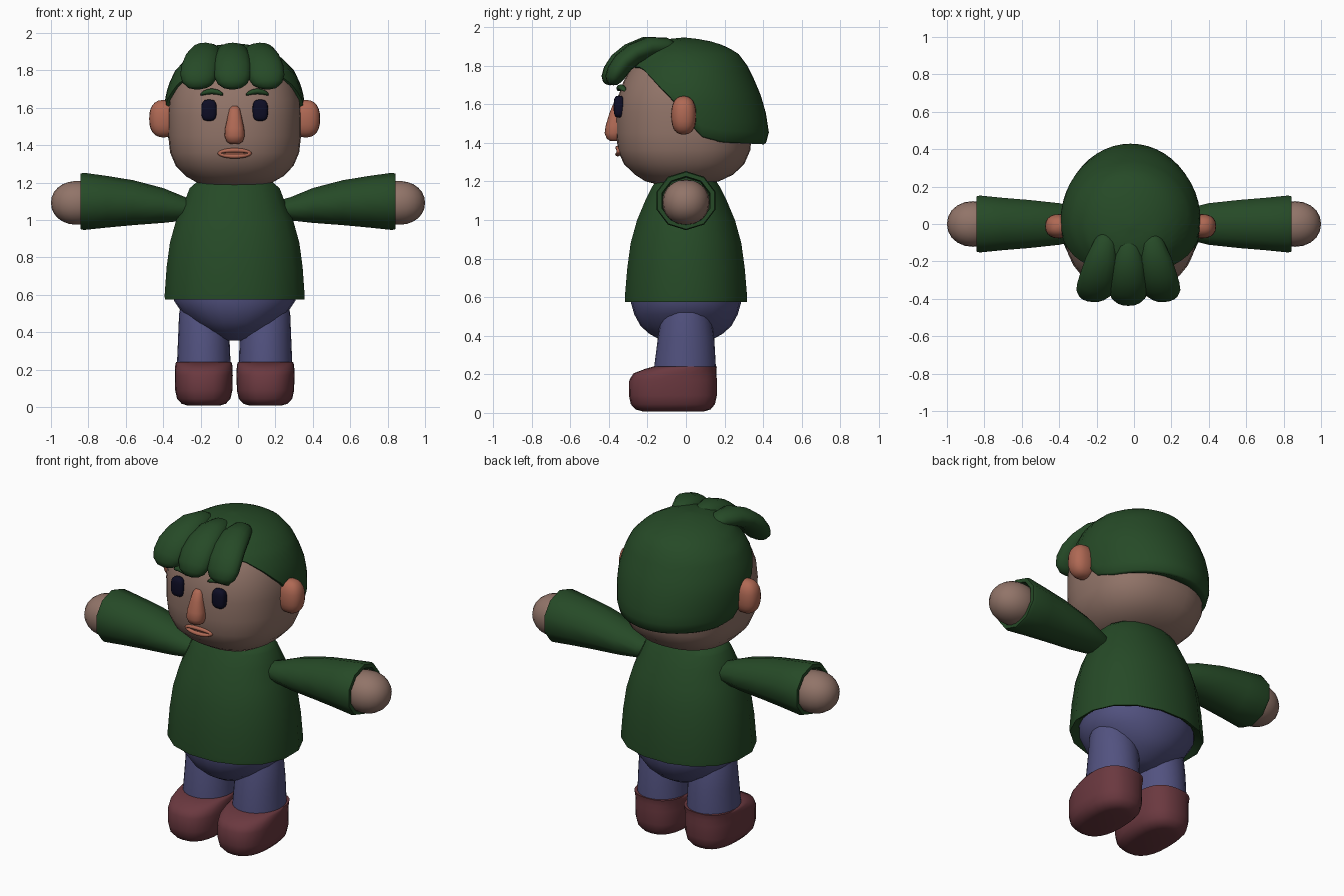
import bpy, bmesh, math
from mathutils import Vector

if "Cube" in bpy.data.objects:
    bpy.data.objects.remove(bpy.data.objects["Cube"])

CX = -0.018  # body centre line


def material(name, rgb):
    m = bpy.data.materials.new(name)
    m.diffuse_color = (*rgb, 1)
    m.use_nodes = True
    m.node_tree.nodes["Principled BSDF"].inputs["Base Color"].default_value = m.diffuse_color
    return m


GREEN = material("dark green", (0.019, 0.068, 0.020))
SKIN = material("skin", (0.285, 0.175, 0.140))
SALMON = material("salmon", (0.43, 0.140, 0.088))
BLUE = material("muted blue", (0.084, 0.084, 0.215))
MAROON = material("maroon", (0.145, 0.040, 0.050))
NAVY = material("navy black", (0.004, 0.004, 0.018))


def spow(v, e):
    return math.copysign(abs(v) ** e, v)


def oval(rx, ry, n=24, p=2.0, turn=0.0):
    """Superellipse outline as 2D points."""
    pts = []
    for i in range(n):
        a = 2 * math.pi * (i + turn) / n
        pts.append((rx * spow(math.cos(a), 2 / p), ry * spow(math.sin(a), 2 / p)))
    return pts


def lerp(table, t):
    """Interpolate rows (key, values...) at key t."""
    rows = sorted(table)
    if t <= rows[0][0]:
        return rows[0][1:]
    for a, b in zip(rows, rows[1:]):
        if t <= b[0]:
            k = (t - a[0]) / (b[0] - a[0])
            return tuple(u + (v - u) * k for u, v in zip(a[1:], b[1:]))
    return rows[-1][1:]


def loft(name, rings, mat, angle=45, caps=True, closed=False):
    bm = bmesh.new()
    vs = [[bm.verts.new(p) for p in r] for r in rings]
    pairs = list(zip(vs, vs[1:])) + ([(vs[-1], vs[0])] if closed else [])
    for a, b in pairs:
        for i in range(len(a)):
            j = (i + 1) % len(a)
            bm.faces.new((a[i], a[j], b[j], b[i]))
    if caps and not closed:
        bm.faces.new(vs[0])
        bm.faces.new(vs[-1])
    bmesh.ops.recalc_face_normals(bm, faces=bm.faces)
    me = bpy.data.meshes.new(name)
    bm.to_mesh(me)
    bm.free()
    me.materials.append(mat)
    ob = bpy.data.objects.new(name, me)
    bpy.context.collection.objects.link(ob)
    bpy.ops.object.select_all(action='DESELECT')
    ob.select_set(True)
    bpy.context.view_layer.objects.active = ob
    bpy.ops.object.shade_smooth_by_angle(angle=math.radians(angle))
    return ob


def stack(name, rows, mat, cx=CX, n=24, p=2.0, turn=0.0, angle=45):
    """Horizontal sections: (z, half width, half depth, y centre)."""
    rings = [[(cx + x, cy + y, z) for x, y in oval(rx, ry, n, p, turn)]
             for z, rx, ry, cy in rows]
    return loft(name, rings, mat, angle)


def blob(name, c, r, mat, p=2.0, n=20, m=12):
    """Rounded ellipsoid, boxier as p grows."""
    rows = []
    for j in range(m + 1):
        a = math.pi * (0.02 + 0.96 * j / m) - math.pi / 2
        k = max(abs(math.cos(a)) ** (2 / p), 0.02)
        rows.append((c[2] + r[2] * spow(math.sin(a), 2 / p), r[0] * k, r[1] * k, c[1]))
    return stack(name, rows, mat, cx=c[0], n=n, p=p, angle=80)


# Head
stack("head", [
    (1.185, .14, .13, -.02), (1.20, .20, .19, -.02), (1.235, .262, .255, -.01),
    (1.29, .315, .312, -.01), (1.36, .345, .343, -.01), (1.45, .355, .352, -.01),
    (1.56, .356, .352, -.01), (1.64, .35, .342, -.01), (1.72, .325, .318, -.005),
    (1.80, .28, .275, -.005), (1.86, .2, .2, 0), (1.89, .08, .08, 0)], SKIN, n=32, p=2.35, angle=80)

# Sweater body, with a folded hem
stack("sweater", [
    (.61, .33, .27, 0), (.58, .365, .305, 0), (.575, .38, .322, 0), (.60, .381, .323, 0),
    (.75, .37, .31, 0), (.88, .352, .292, 0), (1.0, .318, .258, 0), (1.1, .272, .215, 0),
    (1.17, .245, .18, 0), (1.20, .21, .16, 0)], GREEN, n=16, p=2.15, turn=.5)

# Hips
stack("hips", [
    (.355, .05, .06, 0), (.37, .10, .12, 0), (.41, .165, .19, 0), (.45, .225, .235, 0),
    (.51, .285, .268, 0), (.57, .325, .285, 0), (.65, .33, .285, 0)], BLUE, p=2.1, angle=60)

for s, side in ((-1, "left"), (1, "right")):
    # Leg and shoe
    x = CX + s * .165
    stack(side + "_leg", [(.15, .145, .16, -.005), (.24, .143, .16, -.005), (.38, .137, .147, 0),
                          (.50, .132, .13, 0), (.58, .115, .11, 0)], BLUE, cx=x)
    stack(side + "_shoe", [
        (.008, .085, .16, -.065), (.018, .118, .195, -.067), (.045, .143, .218, -.068),
        (.09, .153, .228, -.068), (.17, .155, .227, -.067), (.205, .154, .215, -.057),
        (.228, .152, .185, -.027), (.24, .148, .165, -.005)], MAROON, cx=x, p=2.5, angle=70)

    # Sleeve with an open cuff: (x, z, half depth, half height)
    rows = [(.20, 1.055, .05, .045), (.28, 1.06, .085, .062), (.40, 1.078, .117, .093),
            (.56, 1.093, .135, .12), (.70, 1.098, .147, .138), (.825, 1.10, .16, .153),
            (.842, 1.10, .155, .148), (.842, 1.10, .132, .126), (.78, 1.10, .125, .12)]
    loft(side + "_sleeve", [[(s * px, y, pz + z) for y, z in oval(ry, rz, 10, turn=.5)]
                            for px, pz, ry, rz in rows], GREEN, 50)

    # Hand
    blob(side + "_hand", (s * .86, 0, 1.092), (.14, .122, .117), SKIN, p=2.1)

    # Ear, eye
    blob(side + "_ear", (CX + s * .38, -.012, 1.542), (.077, .065, .1), SALMON, p=2.4)
    blob(side + "_eye", (CX + s * .137, -.347, 1.587), (.041, .028, .057), NAVY, p=3.2)

    # Arched eyebrow
    rings = []
    for i in range(9):
        t = i / 4 - 1
        bx = .122 + .06 * t
        k = .35 + .65 * math.sqrt(1 - t * t)
        c = (CX + s * bx, -.337 + .9 * (bx * bx - .015), 1.688 - .016 * t * t)
        rings.append([(c[0], c[1] + y, c[2] + z) for y, z in oval(.02 * k, .015 * k, 8)])
    loft(side + "_eyebrow", rings, GREEN, 80)

# Nose
stack("nose", [
    (1.408, .025, .02, -.37), (1.42, .043, .038, -.372), (1.45, .054, .052, -.37),
    (1.49, .051, .05, -.366), (1.55, .038, .038, -.36), (1.595, .028, .028, -.352),
    (1.61, .014, .014, -.35)], SALMON, p=2.3, angle=80)

# Lips: flattened ring following the face, with a filled centre
rings = []
for i in range(28):
    a = 2 * math.pi * i / 28
    dx, dz = math.cos(a), math.sin(a)
    ring = []
    for u, v in oval(.012, .013, 8):
        x = dx * (.08 + u)
        ring.append((CX + x, -.354 + 1.2 * x * x + v, 1.357 + dz * (.016 + u)))
    rings.append(ring)
loft("lips", rings, SALMON, 80, closed=True)
blob("mouth_fill", (CX, -.338, 1.357), (.075, .016, .014), SALMON)

# Hair cap: (z, half width, front y, back y), hem height set by front-back position
profile = [(1.40, .345, -.34, .415), (1.45, .362, -.365, .43), (1.55, .374, -.37, .415),
           (1.64, .374, -.365, .39), (1.72, .355, -.345, .357), (1.80, .318, -.30, .318),
           (1.87, .25, -.25, .265), (1.915, .17, -.19, .17), (1.935, .10, -.12, .09),
           (1.945, .01, -.02, .0)]
hem = [(-1, 1.80), (-.75, 1.79), (-.5, 1.725), (-.2, 1.62), (0, 1.50), (.1, 1.44),
       (.4, 1.41), (1, 1.40)]
N, M = 48, 16
rings = []
for j in range(M + 1):
    ring = []
    for i in range(N):
        a = 2 * math.pi * i / N
        c, t = math.cos(a), math.sin(a)
        z = 1.945 - (1.945 - lerp(hem, t)[0]) * (j / M) ** 1.6
        rx, yf, yb = lerp(profile, z)
        ring.append((CX + rx * c, (yf + yb) / 2 + (yb - yf) / 2 * t, z))
    rings.append(ring)
rings.append([(CX + (x - CX) * .97, y * .97, z - .008) for x, y, z in rings[-1]])
rings.append([(CX + (x - CX) * .86, y * .86, z + .02) for x, y, z in rings[-1]])
loft("hair_cap", rings, GREEN, 60, caps=True)

# Fringe locks: flattened tubes curling over the forehead
# path rows: (y, z, half width, half thickness, sideways progress)
path = [(-.04, 1.89, .03, .02, 0), (-.10, 1.90, .06, .045, .1), (-.19, 1.895, .085, .055, .35),
        (-.27, 1.86, .096, .056, .6), (-.325, 1.815, .10, .056, .8), (-.36, 1.765, .097, .053, .92),
        (-.377, 1.73, .08, .044, 1), (-.383, 1.708, .05, .028, 1), (-.385, 1.70, .015, .01, 1)]
for name, x0, x1, dy in (("left", -.13, -.20, 0), ("middle", -.01, -.012, -.02),
                         ("right", .11, .175, 0)):
    pts = [Vector((CX + x0 + (x1 - x0) * k, y + dy, z)) for y, z, w, h, k in path]
    rings = []
    for i, row in enumerate(path):
        tan = (pts[min(i + 1, len(pts) - 1)] - pts[max(i - 1, 0)]).normalized()
        lat = (Vector((1, 0, 0)) - tan * tan.x).normalized()
        nor = tan.cross(lat)
        rings.append([pts[i] + lat * u + nor * v for u, v in oval(row[2], row[3], 16)])
    loft(name + "_fringe_lock", rings, GREEN, 80)
